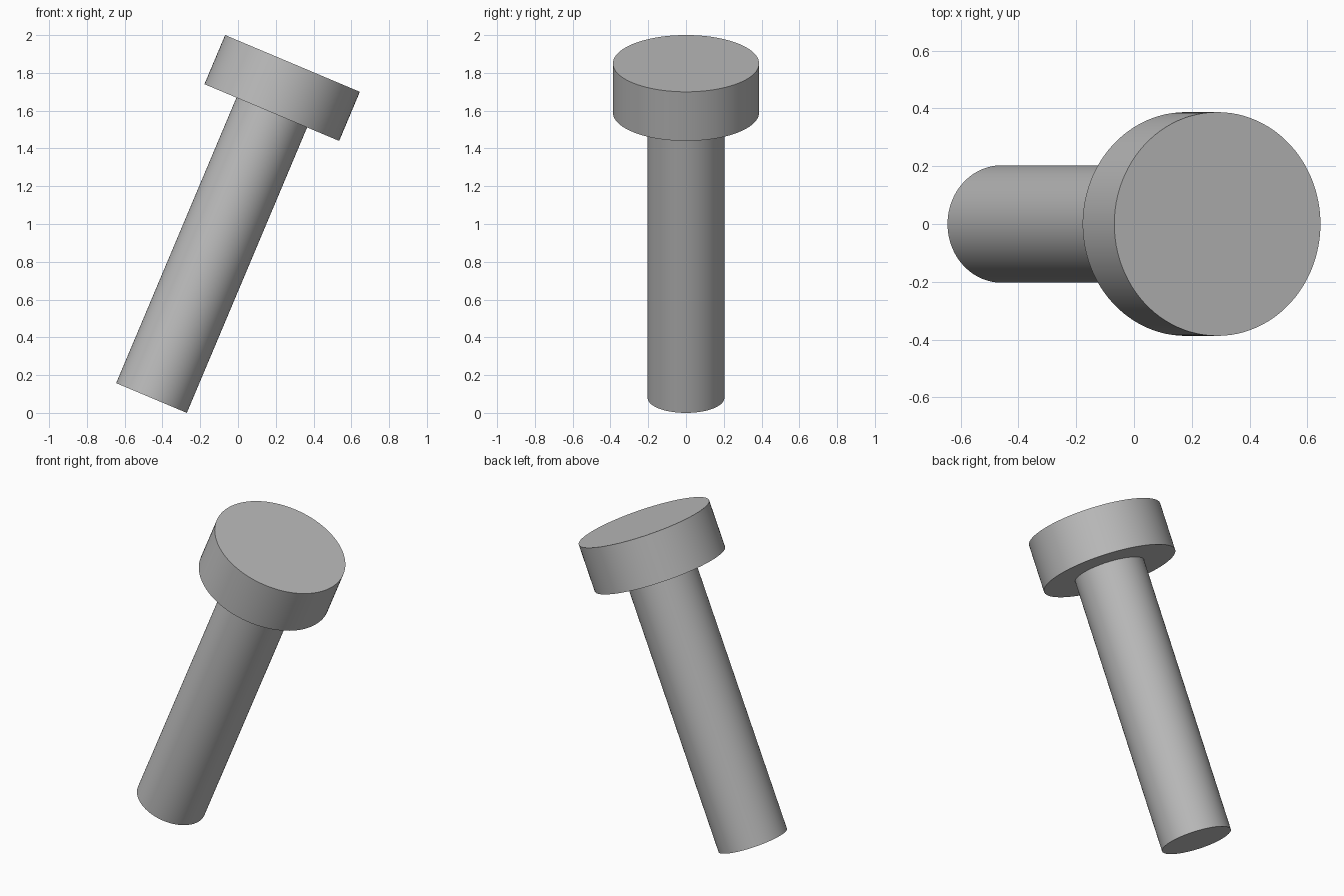
import bpy
import math
from mathutils import Matrix, Vector

cube = bpy.data.objects.get("Cube")
if cube:
    bpy.data.objects.remove(cube, do_unlink=True)

# Plain grey metal
grey = bpy.data.materials.new("plain_grey")
grey.use_nodes = True
colour = (0.5, 0.5, 0.5, 1)
grey.diffuse_color = colour
grey.node_tree.nodes["Principled BSDF"].inputs["Base Color"].default_value = colour

TILT = math.radians(22.85)
SHAFT_R, HEAD_R = 0.203, 0.387
LENGTH, HEAD_H = 1.922, 0.282

# The bolt leans towards +x, its lowest rim point resting on the ground
span = LENGTH * math.sin(TILT) + (SHAFT_R + HEAD_R) * math.cos(TILT)
base = Vector((SHAFT_R * math.cos(TILT) - span / 2, 0, SHAFT_R * math.sin(TILT)))
lean = Matrix.Translation(base) @ Matrix.Rotation(TILT, 4, "Y")


def tilted_cylinder(name, radius, start, end):
    bpy.ops.mesh.primitive_cylinder_add(vertices=96, radius=radius, depth=end - start)
    obj = bpy.context.object
    obj.name = name
    obj.matrix_world = lean @ Matrix.Translation((0, 0, (start + end) / 2))
    obj.data.materials.append(grey)
    bpy.ops.object.shade_smooth_by_angle(angle=math.radians(30))
    return obj


# Shaft and wide round head
tilted_cylinder("shaft", SHAFT_R, 0, LENGTH - HEAD_H)
tilted_cylinder("head", HEAD_R, LENGTH - HEAD_H, LENGTH)
